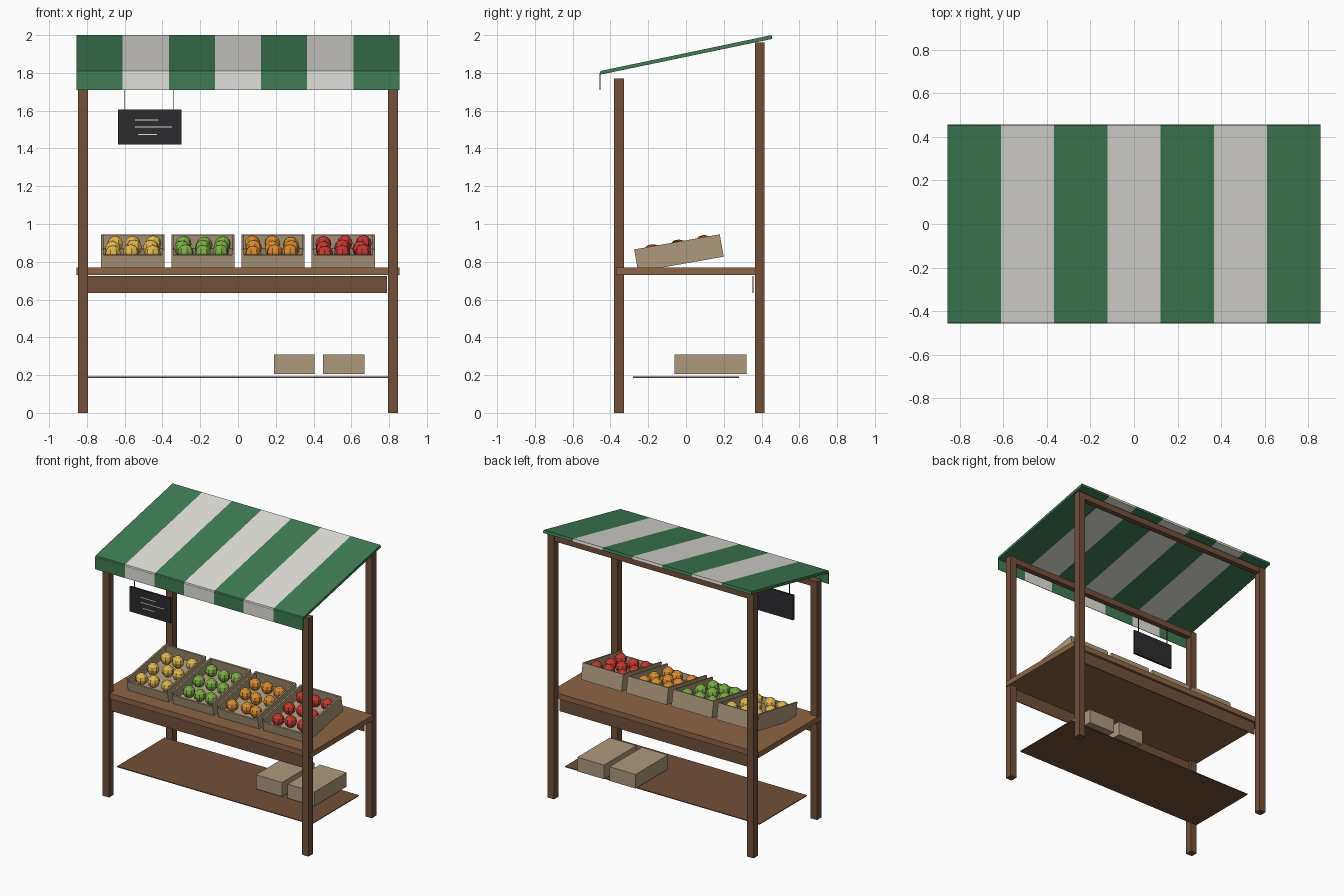
import bpy, math, random
from mathutils import Matrix, Vector

if "Cube" in bpy.data.objects:
    bpy.data.objects.remove(bpy.data.objects["Cube"])

random.seed(4)


def mat(name, r, g, b):
    m = bpy.data.materials.new(name)
    m.diffuse_color = (r, g, b, 1)
    m.use_nodes = True
    m.node_tree.nodes["Principled BSDF"].inputs["Base Color"].default_value = m.diffuse_color
    return m


POST = mat("dark_wood", 0.17, 0.08, 0.04)
WOOD = mat("table_wood", 0.27, 0.13, 0.06)
CRATE = mat("crate_wood", 0.42, 0.32, 0.20)
GREEN = mat("green_cloth", 0.05, 0.20, 0.09)
WHITE = mat("white_cloth", 0.75, 0.74, 0.70)
SLATE = mat("slate", 0.025, 0.025, 0.03)
FRUITS = [("lemon", mat("yellow", 0.75, 0.48, 0.08)),
          ("lime", mat("lime_green", 0.20, 0.42, 0.06)),
          ("orange", mat("orange", 0.70, 0.26, 0.03)),
          ("apple", mat("red", 0.55, 0.04, 0.03))]


def mesh(name, verts, faces, material, matrix=None):
    me = bpy.data.meshes.new(name)
    me.from_pydata(verts, [], faces)
    me.materials.append(material)
    ob = bpy.data.objects.new(name, me)
    bpy.context.collection.objects.link(ob)
    if matrix:
        ob.matrix_world = matrix
    return ob


def box(name, x, y, z, material, matrix=None):
    """Box spanning the (low, high) pairs x, y and z."""
    v = [(a, b, c) for a in x for b in y for c in z]
    f = [(0, 1, 3, 2), (4, 6, 7, 5), (0, 4, 5, 1), (2, 3, 7, 6), (0, 2, 6, 4), (1, 5, 7, 3)]
    return mesh(name, v, f, material, matrix)


# Posts and top beams
for side, sx in (("left", -0.82), ("right", 0.82)):
    for end, y, top in (("front", -0.355, 1.77), ("back", 0.39, 1.96)):
        box(f"{end}_{side}_post", (sx - 0.026, sx + 0.026), (y - 0.026, y + 0.026), (0, top), POST)
box("front_beam", (-0.8, 0.8), (-0.375, -0.335), (1.725, 1.77), POST)
box("back_beam", (-0.8, 0.8), (0.37, 0.41), (1.915, 1.96), POST)

# Table top, aprons and lower shelf
box("table_top", (-0.855, 0.855), (-0.37, 0.37), (0.73, 0.77), WOOD)
for end, y in (("front", -0.355), ("back", 0.355)):
    box(f"{end}_apron", (-0.795, 0.79), (y - 0.003, y + 0.003), (0.635, 0.725), POST)
box("lower_shelf", (-0.8, 0.8), (-0.28, 0.28), (0.186, 0.192), POST)

# Striped canopy with front valance
w = 1.71 / 7
for i in range(7):
    x0, x1 = -0.855 + i * w, -0.855 + (i + 1) * w
    cloth = WHITE if i % 2 else GREEN
    v = [(x, y, z) for x in (x0, x1)
         for y, z in ((-0.457, 1.79), (-0.453, 1.81), (0.453, 2.0), (0.457, 1.98))]
    mesh(f"canopy_stripe_{i}", v, [(0, 1, 2, 3), (7, 6, 5, 4), (1, 5, 6, 2),
                                   (0, 3, 7, 4), (0, 4, 5, 1), (3, 2, 6, 7)], cloth)
    box(f"valance_{i}", (x0, x1), (-0.457, -0.453), (1.71, 1.80), cloth)

# Hanging slate with chalk strokes
box("slate_board", (-0.635, -0.30), (-0.365, -0.35), (1.42, 1.605), SLATE)
for x in (-0.60, -0.34):
    box("slate_cord", (x - 0.002, x + 0.002), (-0.36, -0.356), (1.605, 1.74), SLATE)
for x0, x1, z in ((-0.545, -0.42, 1.55), (-0.545, -0.35, 1.513), (-0.53, -0.43, 1.473)):
    box("chalk_stroke", (x0, x1), (-0.367, -0.364), (z - 0.003, z + 0.003), WHITE)

# Tilted crates of fruit
W, L, H, T = 0.167, 0.23, 0.12, 0.012
for i, (fruit, colour) in enumerate(FRUITS):
    cx = (i - 1.5) * 0.3715
    m = Matrix.Translation((cx, -0.027, 0.787)) @ Matrix.Rotation(math.radians(10), 4, 'X')
    box(f"{fruit}_crate_floor", (-W, W), (-L, L), (0, 0.045), CRATE, m)
    for s in (-1, 1):
        box(f"{fruit}_crate_side", sorted((s * W, s * (W - T))), (-L, L), (0, H), CRATE, m)
    box(f"{fruit}_crate_front", (-W + T, W - T), (-L, -L + T), (0, 0.09), CRATE, m)
    box(f"{fruit}_crate_back", (-W + T, W - T), (L - T, L), (0, H), CRATE, m)
    for r in range(3):
        for c in range(3):
            p = Vector(((c - 1) * 0.1 + random.uniform(-.01, .01),
                        (r - 1) * 0.14 + random.uniform(-.01, .01),
                        0.085 + random.uniform(-.004, .004)))
            bpy.ops.mesh.primitive_uv_sphere_add(segments=8, ring_count=6, radius=0.043,
                                                 location=m @ p,
                                                 rotation=(0, 0, random.uniform(0, 3)))
            ob = bpy.context.object
            ob.name = f"{fruit}_{r}_{c}"
            ob.data.materials.append(colour)

# Closed storage boxes on the shelf
for x0, x1 in ((0.19, 0.405), (0.45, 0.67)):
    box("storage_box", (x0, x1), (-0.06, 0.32), (0.205, 0.31), CRATE)
